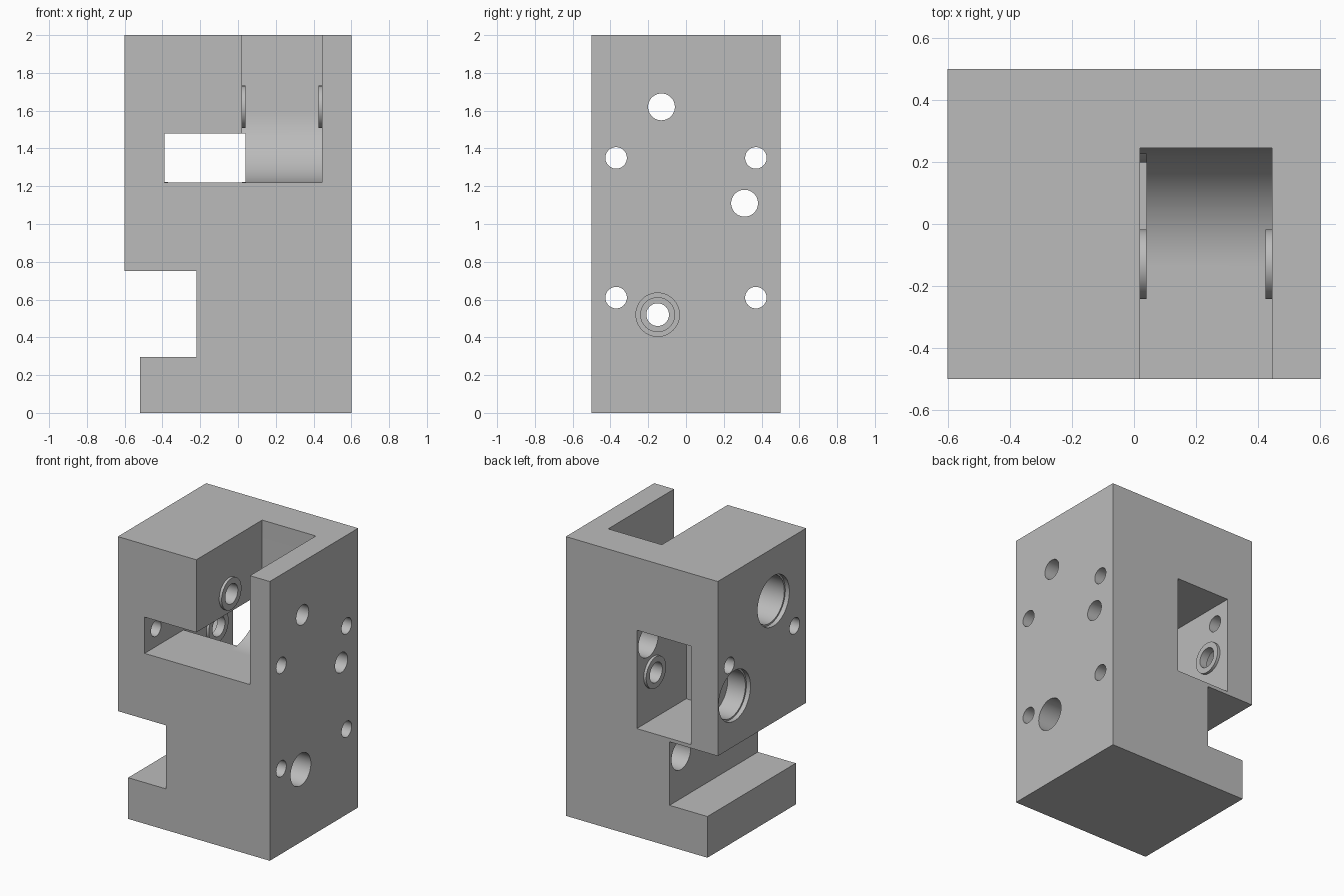
import bpy
import bmesh
import math
from mathutils import Matrix, Vector

if "Cube" in bpy.data.objects:
    bpy.data.objects.remove(bpy.data.objects["Cube"], do_unlink=True)

grey = bpy.data.materials.new("machined_grey")
grey.use_nodes = True
COLOR = (0.5, 0.5, 0.5, 1)
grey.diffuse_color = COLOR
grey.node_tree.nodes["Principled BSDF"].inputs["Base Color"].default_value = COLOR


def make_object(name, bm):
    bmesh.ops.recalc_face_normals(bm, faces=bm.faces)
    mesh = bpy.data.meshes.new(name)
    bm.to_mesh(mesh)
    bm.free()
    mesh.materials.append(grey)
    obj = bpy.data.objects.new(name, mesh)
    bpy.context.scene.collection.objects.link(obj)
    return obj


def prism(name, points, depth):
    """Extrude a closed 3D outline along the depth vector."""
    bm = bmesh.new()
    face = bm.faces.new([bm.verts.new(p) for p in points])
    ext = bmesh.ops.extrude_face_region(bm, geom=[face])
    verts = [g for g in ext["geom"] if isinstance(g, bmesh.types.BMVert)]
    bmesh.ops.translate(bm, verts=verts, vec=Vector(depth))
    return make_object(name, bm)


def rod(name, center, radius, x0, x1):
    """Cylinder along x, centred on a (y, z) axis."""
    bm = bmesh.new()
    place = Matrix.Translation(((x0 + x1) / 2, *center)) @ Matrix.Rotation(math.pi / 2, 4, "Y")
    bmesh.ops.create_cone(bm, cap_ends=True, segments=48, radius1=radius,
                          radius2=radius, depth=x1 - x0, matrix=place)
    return make_object(name, bm)


def combine(target, tool, operation):
    mod = target.modifiers.new(tool.name, "BOOLEAN")
    mod.operation = operation
    mod.solver = "EXACT"
    mod.object = tool
    bpy.context.view_layer.objects.active = target
    bpy.ops.object.modifier_apply(modifier=mod.name)
    bpy.data.objects.remove(tool, do_unlink=True)


# Main block with the side notch and set-back foot
SIDE = 0.602
outline = [(-0.52, 0), (SIDE, 0), (SIDE, 2), (-SIDE, 2), (-SIDE, 0.75),
           (-0.22, 0.75), (-0.22, 0.295), (-0.52, 0.295)]
block = prism("block", [(x, -0.5, z) for x, z in outline], (0, 1, 0))

# Front pocket, open to the top and front, with a rounded rear floor
cy, cz, radius = -0.135, 1.6, 0.38
profile = [(-0.7, 1.22), (-0.7, 2.2), (cy + radius, 2.2)]
for i in range(25):
    a = math.pi / 2 * i / 24
    profile.append((cy + radius * math.cos(a), cz - radius * math.sin(a)))
front_pocket = prism("front_pocket", [(0.02, y, z) for y, z in profile], (0.425, 0, 0))
combine(block, front_pocket, "DIFFERENCE")

# Rear pocket, joined to a slot that runs out of the front
profile = [(-0.7, 1.22), (-0.7, 1.48), (0.7, 1.48), (0.7, 0.775),
           (-0.06, 0.775), (-0.06, 1.22)]
rear_pocket = prism("rear_pocket", [(-0.39, y, z) for y, z in profile], (0.43, 0, 0))
combine(block, rear_pocket, "DIFFERENCE")

# Raised bosses on the pocket walls around the two pivots
upper_pivot, lower_pivot = (-0.13, 1.62), (0.31, 1.11)
for pivot, left, right in ((upper_pivot, 0.02, 0.445), (lower_pivot, -0.39, 0.04)):
    combine(block, rod("boss", pivot, 0.112, left - 0.02, left + 0.02), "UNION")
    combine(block, rod("boss", pivot, 0.112, right - 0.02, right + 0.02), "UNION")

# Pivot bores with stepped recesses in the -x side
for pivot, floor in ((upper_pivot, -0.06), (lower_pivot, -0.43)):
    combine(block, rod("recess_rim", pivot, 0.18, -0.8, -0.57), "DIFFERENCE")
    combine(block, rod("recess", pivot, 0.168, -0.8, floor), "DIFFERENCE")
    combine(block, rod("pivot_bore", pivot, 0.071, -0.8, 0.8), "DIFFERENCE")

# Four bolt holes, with head recesses where the wall is thick
for y in (-0.37, 0.37):
    for z in (0.61, 1.35):
        combine(block, rod("bolt_hole", (y, z), 0.057, -0.8, 0.8), "DIFFERENCE")
    combine(block, rod("lower_head_recess", (y, 0.61), 0.108, -0.4, 0.445), "DIFFERENCE")
combine(block, rod("upper_head_recess", (0.37, 1.35), 0.112, -0.1, 0.445), "DIFFERENCE")

# Stepped bore through the lower body
for r, x in ((0.115, 0.2), (0.09, 0), (0.06, -0.4)):
    combine(block, rod("stepped_bore", (-0.15, 0.52), r, x, 0.8), "DIFFERENCE")

# Smooth the bores, keep machined edges sharp
bpy.ops.object.select_all(action="DESELECT")
block.select_set(True)
bpy.context.view_layer.objects.active = block
bpy.ops.object.shade_smooth_by_angle(angle=math.radians(30))
